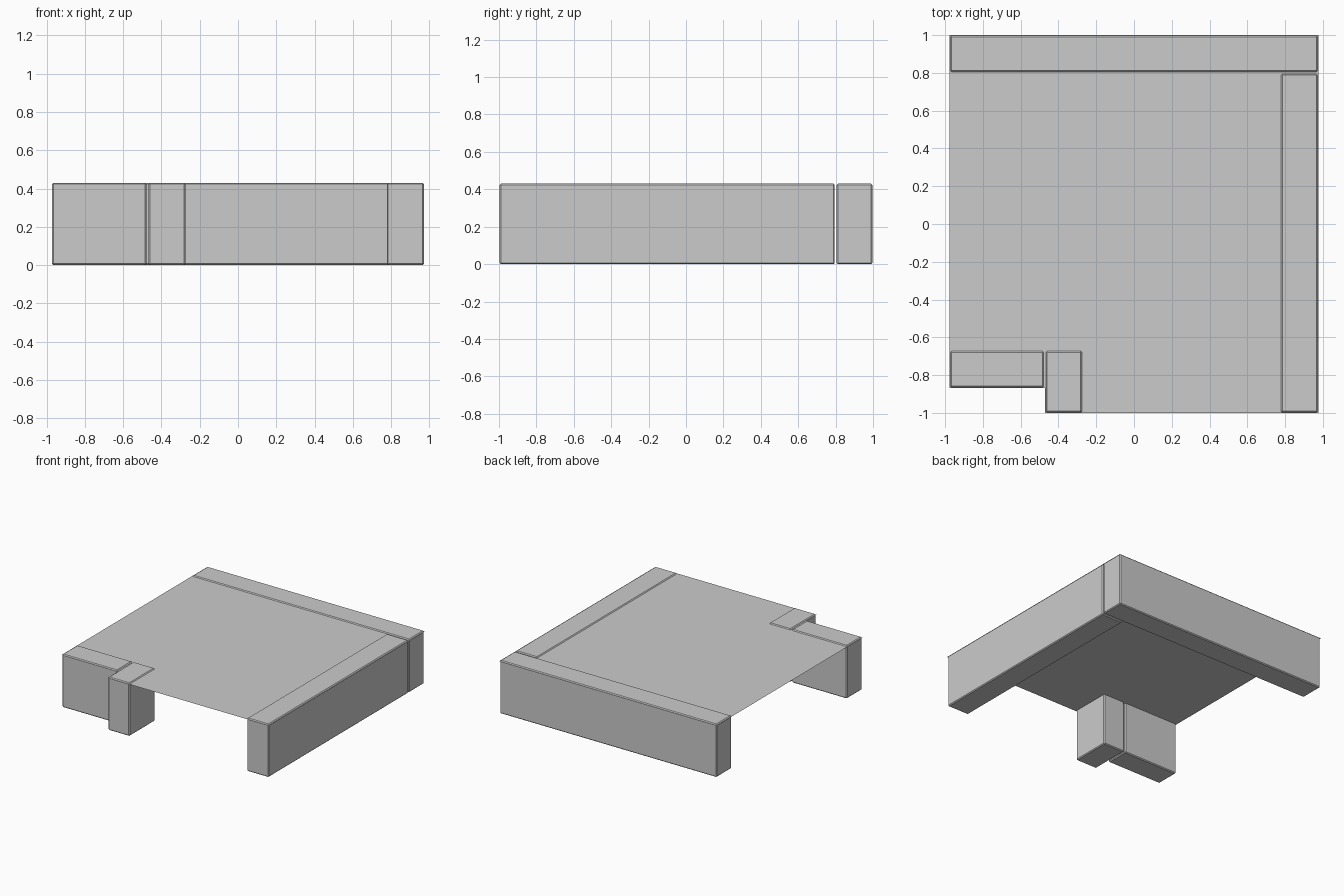
import bpy
import bmesh

cube = bpy.data.objects.get("Cube")
if cube:
    bpy.data.objects.remove(cube, do_unlink=True)

# One plain grey for everything
grey = bpy.data.materials.new("plain grey")
grey.use_nodes = True
grey.diffuse_color = (0.6, 0.6, 0.6, 1)
grey.node_tree.nodes["Principled BSDF"].inputs["Base Color"].default_value = (0.6, 0.6, 0.6, 1)

HEIGHT = 0.43
BEVEL = 0.007


def add_object(name, bm):
    mesh = bpy.data.meshes.new(name)
    bm.to_mesh(mesh)
    bm.free()
    mesh.materials.append(grey)
    obj = bpy.data.objects.new(name, mesh)
    bpy.context.collection.objects.link(obj)
    return obj


def wall(name, x0, x1, y0, y1):
    """Full-height block with small chamfered edges."""
    bm = bmesh.new()
    bmesh.ops.create_cube(bm, size=1)
    bmesh.ops.scale(bm, vec=(x1 - x0, y1 - y0, HEIGHT), verts=bm.verts)
    bmesh.ops.translate(bm, vec=((x0 + x1) / 2, (y0 + y1) / 2, HEIGHT / 2), verts=bm.verts)
    obj = add_object(name, bm)
    bevel = obj.modifiers.new("chamfer", "BEVEL")
    bevel.width = BEVEL
    bevel.segments = 1


# Walls, with narrow joints between them
wall("back_wall", -0.972, 0.972, 0.805, 0.997)
wall("side_wall", 0.778, 0.972, -0.997, 0.795)
wall("corner_pillar", -0.467, -0.275, -0.997, -0.672)
wall("front_wall", -0.972, -0.478, -0.865, -0.672)

# Thin slab spanning the walls, notched at one front corner
outline = [(-0.976, 1), (-0.976, -0.867), (-0.47, -0.867),
           (-0.47, -1), (0.976, -1), (0.976, 1)]
bm = bmesh.new()
bm.faces.new([bm.verts.new((x, y, HEIGHT - BEVEL)) for x, y in outline])
add_object("roof_slab", bm)
